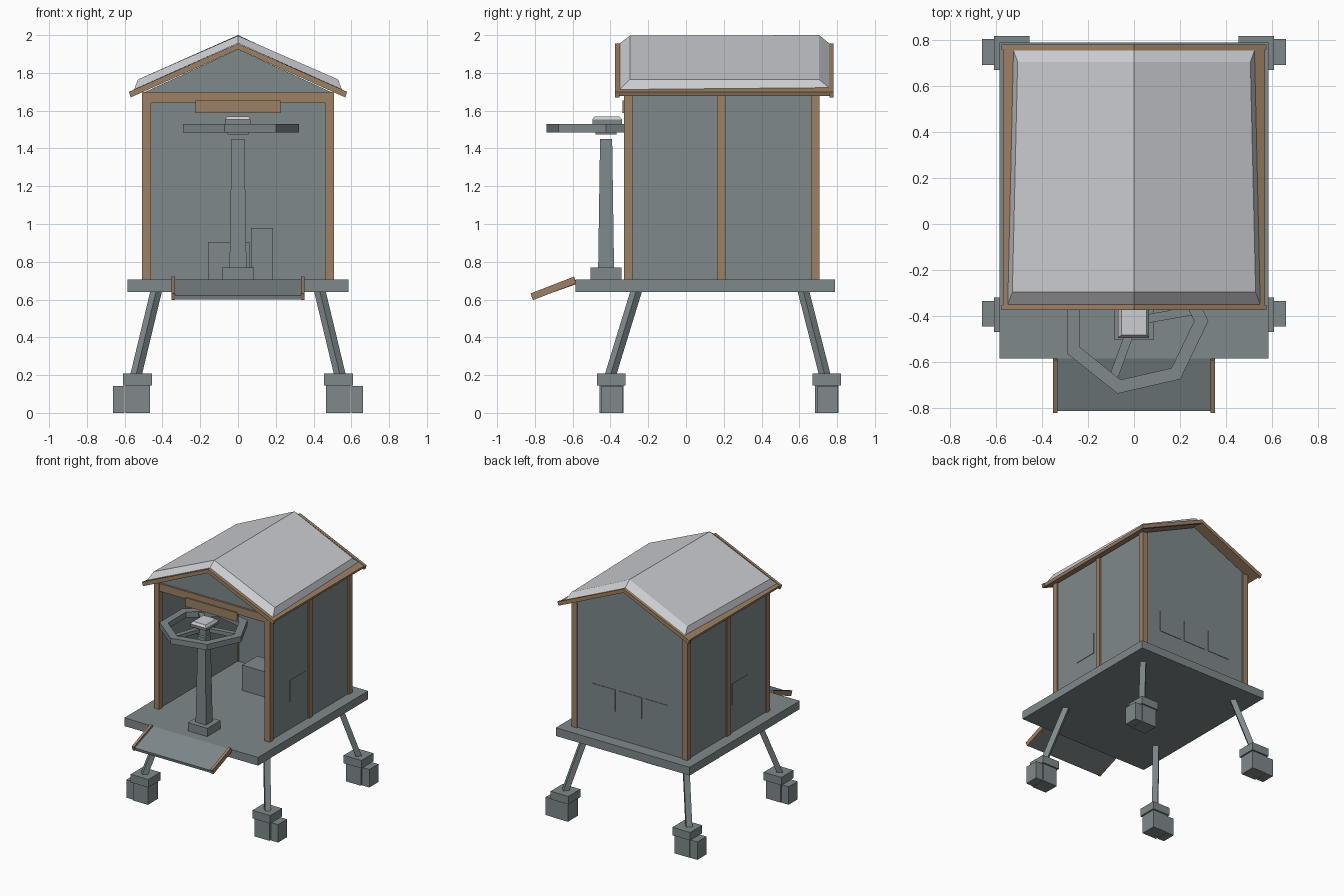
import bpy
import bmesh
from math import cos, sin, pi, radians
from mathutils import Vector

cube = bpy.data.objects.get("Cube")
if cube:
    bpy.data.objects.remove(cube, do_unlink=True)


def material(name, rgb):
    m = bpy.data.materials.new(name)
    m.use_nodes = True
    m.diffuse_color = (*rgb, 1)
    m.node_tree.nodes["Principled BSDF"].inputs["Base Color"].default_value = (*rgb, 1)
    return m


GREY = material("slate grey", (0.21, 0.25, 0.26))
WOOD = material("brown wood", (0.34, 0.22, 0.13))
SNOW = material("pale grey", (0.60, 0.61, 0.64))


def make(name, verts, faces, mat):
    """Mesh object with consistent outward normals."""
    bm = bmesh.new()
    vs = [bm.verts.new(v) for v in verts]
    for f in faces:
        bm.faces.new([vs[i] for i in f])
    bmesh.ops.recalc_face_normals(bm, faces=bm.faces)
    mesh = bpy.data.meshes.new(name)
    bm.to_mesh(mesh)
    bm.free()
    mesh.materials.append(mat)
    ob = bpy.data.objects.new(name, mesh)
    bpy.context.collection.objects.link(ob)
    return ob


def loft(name, a, b, mat):
    """Solid between two matching outlines."""
    n = len(a)
    sides = [(i, (i + 1) % n, (i + 1) % n + n, i + n) for i in range(n)]
    return make(name, list(a) + list(b), sides + [range(n), range(n, 2 * n)], mat)


def rect(x0, x1, y0, y1, z):
    return [(x0, y0, z), (x1, y0, z), (x1, y1, z), (x0, y1, z)]


def box(name, x, y, z, mat):
    return loft(name, rect(*x, *y, z[0]), rect(*x, *y, z[1]), mat)


def prism(name, profile, y, mat):
    """Extrude an xz profile along y."""
    return loft(name, *[[(px, yy, pz) for px, pz in profile] for yy in y], mat)


def mirrored(s, lo, hi):
    return (lo, hi) if s > 0 else (-hi, -lo)


# Platform
box("platform", (-0.585, 0.585), (-0.585, 0.79), (0.64, 0.705), GREY)

# Walls, posts and side windows
for s, side in ((1, "left"), (-1, "right")):
    box(side + "_wall", mirrored(s, 0.47, 0.495), (-0.31, 0.69), (0.705, 1.7), GREY)
    box(side + "_window", mirrored(s, 0.494, 0.499), (-0.065, 0.13), (0.92, 1.09), GREY)
    for y, place in ((-0.305, "front"), (0.187, "middle"), (0.685, "back")):
        inner = 0.485 if place == "middle" else 0.46
        box(f"{side}_{place}_post", mirrored(s, inner, 0.507),
            (y - 0.022, y + 0.022), (0.705, 1.7), WOOD)
box("back_wall", (-0.47, 0.47), (0.67, 0.695), (0.705, 1.7), GREY)
for i in (-1, 0, 1):
    c = i * 0.23
    box("back_window", (c - 0.1, c + 0.1), (0.694, 0.699), (0.92, 1.09), GREY)

# Gables, front beam and blank sign board
gable = [(-0.49, 1.7), (0.49, 1.7), (0, 1.925)]
prism("front_gable", gable, (-0.31, -0.285), GREY)
prism("back_gable", gable, (0.67, 0.695), GREY)
box("front_beam", (-0.46, 0.46), (-0.325, -0.285), (1.64, 1.7), WOOD)
box("sign_board", (-0.225, 0.225), (-0.335, -0.315), (1.587, 1.655), WOOD)


# Roof boards with end trims
def roof_profile(w, drop):
    top = [(w, 1.7), (0, 1.955), (-w, 1.7)]
    return top + [(x * 0.985, z - drop) for x, z in reversed(top)]


prism("roof_boards", roof_profile(0.57, 0.022), (-0.355, 0.765), WOOD)
for y, place in ((-0.375, "front"), (0.76, "back")):
    prism(place + "_roof_trim", roof_profile(0.577, 0.03), (y, y + 0.022), WOOD)

# Roof covering with sloped rims
verts = []
for y, w, eave, ridge in ((-0.35, 0.55, 1.712, 1.957), (-0.297, 0.53, 1.765, 1.997),
                          (0.705, 0.507, 1.765, 2.0), (0.757, 0.525, 1.722, 1.957)):
    verts += [(-w, y, eave), (0, y, ridge), (w, y, eave)]
# Rows run front rim, front top, back top, back rim
faces = [(r + c, r + c + 1, r + c + 4, r + c + 3) for r in (0, 3, 6) for c in (0, 1)]
faces += [(0, 3, 6, 9), (2, 5, 8, 11), (0, 1, 10, 9), (1, 2, 11, 10)]
make("roof_cover", verts, faces, SNOW)

# Entry ramp with side rails
slope = [(-0.585, 0.705), (-0.815, 0.622), (-0.81, 0.6), (-0.585, 0.68)]
rail = [(-0.592, 0.722), (-0.823, 0.632), (-0.81, 0.597), (-0.582, 0.685)]


def side_prism(name, profile, xs, mat):
    loft(name, *[[(x, y, z) for y, z in profile] for x in xs], mat)


side_prism("ramp", slope, (-0.335, 0.335), GREY)
for s, side in ((1, "left"), (-1, "right")):
    side_prism(side + "_ramp_rail", rail, mirrored(s, 0.333, 0.353), WOOD)

# Splayed legs and feet
for s, side in ((1, "left"), (-1, "right")):
    for place, ytop, ybot, yc in (("front", -0.262, -0.4, -0.395), ("back", 0.62, 0.735, 0.745)):
        name = f"{side}_{place}_"

        def diamond(x, y, z, r=0.031):
            return [(s * x + r * cos(k * pi / 2), y + r * sin(k * pi / 2), z) for k in range(4)]

        loft(name + "leg", diamond(0.54, ybot, 0.2), diamond(0.432, ytop, 0.65), GREY)
        box(name + "foot_cap", mirrored(s, 0.455, 0.61), (yc - 0.075, yc + 0.075), (0.145, 0.208), GREY)
        box(name + "foot", mirrored(s, 0.467, 0.596), (yc - 0.063, yc + 0.063), (0, 0.145), GREY)
        box(name + "foot_side", mirrored(s, 0.6, 0.663), (yc - 0.052, yc + 0.06), (0, 0.142), GREY)

# Steering column
WY = -0.423
box("column_base", (-0.085, 0.085), (WY - 0.082, WY + 0.082), (0.705, 0.77), GREY)
loft("column", rect(-0.045, 0.045, WY - 0.042, WY + 0.042, 0.77),
     rect(-0.034, 0.034, WY - 0.032, WY + 0.032, 1.45), GREY)

# Seven-sided wheel rim
rings = [[(r * cos(k * 2 * pi / 7), WY + r * sin(k * 2 * pi / 7), z) for k in range(7)]
         for r, z in ((0.324, 1.485), (0.324, 1.53), (0.262, 1.53), (0.262, 1.485))]
quads = []
for j in range(4):
    for k in range(7):
        n, m = (j + 1) % 4 * 7, (k + 1) % 7
        quads.append((j * 7 + k, j * 7 + m, n + m, n + k))
make("wheel_rim", sum(rings, []), quads, GREY)

# Spokes, hub and cap
for a in (10, 130, 250):
    d = Vector((cos(radians(a)), sin(radians(a)), 0))
    w = Vector((-d.y, d.x, 0)) * 0.019
    c = Vector((0, WY, 0))
    flat = [c + w, c - w, c + d * 0.27 - w, c + d * 0.27 + w]
    loft("wheel_spoke", *[[(p.x, p.y, z) for p in flat] for z in (1.492, 1.522)], GREY)
box("wheel_hub", (-0.055, 0.055), (WY - 0.055, WY + 0.055), (1.475, 1.535), GREY)
box("hub_cap", (-0.07, 0.066), (WY - 0.073, WY + 0.085), (1.53, 1.552), GREY)
loft("hub_cover", rect(-0.07, 0.066, WY - 0.073, WY + 0.085, 1.552),
     rect(-0.055, 0.055, WY - 0.06, WY + 0.07, 1.57), SNOW)

# Crates inside
box("low_crate", (-0.16, 0.06), (0.28, 0.47), (0.705, 0.905), GREY)
box("tall_crate", (0.07, 0.185), (0.29, 0.44), (0.705, 0.98), GREY)
